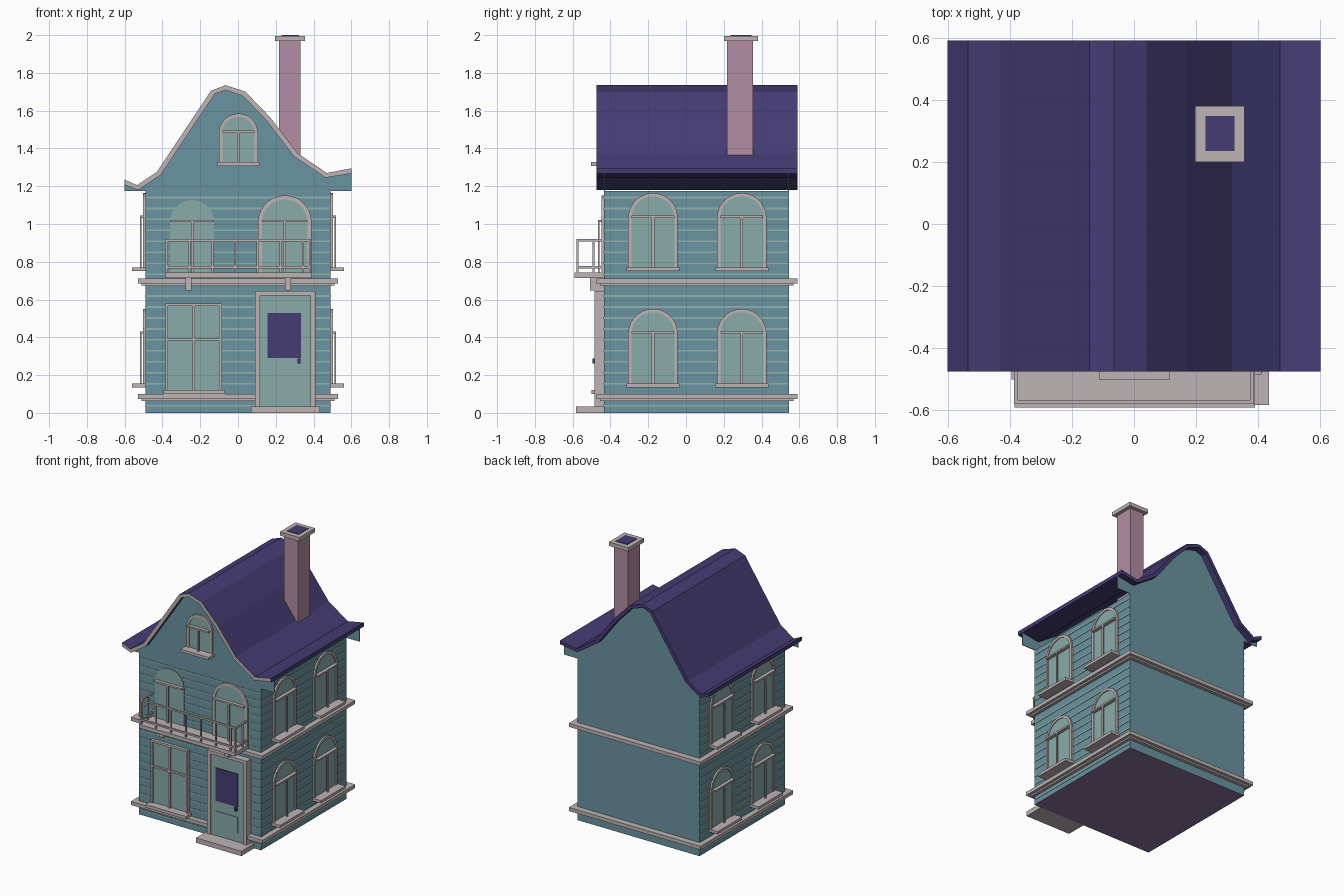
import bpy, bmesh, math
from mathutils import Vector

if "Cube" in bpy.data.objects:
    bpy.data.objects.remove(bpy.data.objects["Cube"], do_unlink=True)


def material(name, hex_code):
    srgb = [int(hex_code[i:i + 2], 16) / 255 for i in (0, 2, 4)]
    lin = [c / 12.92 if c < 0.04 else ((c + 0.055) / 1.055) ** 2.4 for c in srgb]
    m = bpy.data.materials.new(name)
    m.use_nodes = True
    m.diffuse_color = (*lin, 1)
    m.node_tree.nodes["Principled BSDF"].inputs["Base Color"].default_value = (*lin, 1)
    return m


WALL = material("wall teal", "6A94A1")
PANE = material("pane pale teal", "89ACAB")
STRIPE = material("siding light green", "92B4AC")
TRIM = material("trim warm grey", "BFB3B5")
PURPLE = material("roof purple", "453C74")
PINK = material("chimney pink", "B38DA3")
BASE = material("base dusty purple", "88729A")


def finish(name, bm, *mats):
    bmesh.ops.recalc_face_normals(bm, faces=bm.faces)
    me = bpy.data.meshes.new(name)
    bm.to_mesh(me)
    bm.free()
    for m in mats:
        me.materials.append(m)
    ob = bpy.data.objects.new(name, me)
    bpy.context.collection.objects.link(ob)
    return ob


# Placement of (along the wall, out from the wall, height) for each wall
X, FRONT, BACK = 0.49, -0.435, 0.545
def on_front(u, d, z): return (u, FRONT - d, z)
def on_left(u, d, z): return (X + d, u, z)
def on_right(u, d, z): return (-X - d, u, z)


def prism(name, pts, d0, d1, mat, place=on_front):
    """Outline on a wall, pushed out from depth d0 to d1."""
    bm = bmesh.new()
    a, b = ([bm.verts.new(place(u, d, z)) for u, z in pts] for d in (d0, d1))
    bm.faces.new(a)
    bm.faces.new(b)
    for i in range(len(pts)):
        j = (i + 1) % len(pts)
        bm.faces.new((a[i], a[j], b[j], b[i]))
    return finish(name, bm, mat)


def slab(name, u0, u1, z0, z1, d0, d1, mat, place=on_front):
    return prism(name, [(u0, z0), (u1, z0), (u1, z1), (u0, z1)], d0, d1, mat, place)


def box(name, x0, x1, y0, y1, z0, z1, mat):
    return slab(name, x0, x1, z0, z1, FRONT - y0, FRONT - y1, mat)


def arch(c, half, z0, spring, n=14):
    top = [(c + half * math.cos(math.pi * i / n), spring + half * math.sin(math.pi * i / n))
           for i in range(n + 1)]
    return [(c + half, z0)] + top + [(c - half, z0)]


def arched_window(name, c, half, z0, spring, place, border=0.018, sill=0.07, framed=True):
    prism(name + "_pane", arch(c, half, z0, spring), 0, 0.006, PANE, place)
    if framed:
        outline = arch(c, half + border, z0, spring) + arch(c, half, z0, spring)[::-1]
        prism(name + "_frame", outline, 0, 0.012, TRIM, place)
    slab(name + "_mullion", c - 0.007, c + 0.007, z0, spring, 0.022, 0.03, TRIM, place)
    slab(name + "_transom", c - half, c + half, spring, spring + 0.012, 0.004, 0.03, TRIM, place)
    if sill:
        w = half + border + 0.01
        slab(name + "_sill", c - w, c + w, z0 - 0.01, z0 + 0.01, 0, sill, TRIM, place)


# House body with a differently coloured underside
body = box("house_body", -X, X, FRONT, BACK, 0, 1.175, WALL)
body.data.materials.append(BASE)
for p in body.data.polygons:
    if p.normal.z < -0.9:
        p.material_index = 1

# Siding lines on the front and both sides
for i in range(20):
    z = 0.034 + i * 0.058
    for side, place, u0, u1 in (("front", on_front, -X, X), ("left", on_left, FRONT, BACK),
                                ("right", on_right, FRONT, BACK)):
        slab("siding_" + side, u0, u1, z, z + 0.009, 0, 0.003, STRIPE, place)

# Bands around the floors
for z in (0.07, 0.682):
    box("floor_band", -0.53, 0.53, -0.475, 0.59, z + 0.003, z + 0.029, TRIM)
    box("band_moulding", -0.51, 0.51, -0.455, 0.57, z - 0.008, z + 0.01, TRIM)

# Curved roof: a bell profile with thickness
top = [Vector(p) for p in ((-0.6, 1.235), (-0.535, 1.205), (-0.43, 1.275), (-0.143, 1.705),
                           (-0.065, 1.735), (0.04, 1.70), (0.17, 1.565), (0.315, 1.375),
                           (0.47, 1.27), (0.6, 1.295))]
under = []
for i, p in enumerate(top):
    t = (top[min(i + 1, len(top) - 1)] - top[max(i - 1, 0)]).normalized()
    n = Vector((t.y, -t.x)) * 0.026
    if i in (0, len(top) - 1):
        n = Vector((0, -0.028))
    under.append(p + n)
bm = bmesh.new()
rows = [[[bm.verts.new((p.x, y, p.y)) for p in line] for line in (top, under)]
        for y in (-0.475, 0.59)]
for i in range(len(top) - 1):
    j = i + 1
    for row in rows:
        bm.faces.new((row[0][i], row[0][j], row[1][j], row[1][i]))
    for k in (0, 1):
        bm.faces.new((rows[0][k][i], rows[0][k][j], rows[1][k][j], rows[1][k][i]))
for i in (0, -1):
    bm.faces.new((rows[0][0][i], rows[0][1][i], rows[1][1][i], rows[1][0][i]))
roof = finish("roof", bm, PURPLE, TRIM)
for p in roof.data.polygons:
    if p.normal.y < -0.9:
        p.material_index = 1

# Gable walls filling the space under the roof
gable = [(p.x, max(p.y + 0.004, 1.176)) for p in under] + [(0.6, 1.175), (-0.6, 1.175)]
prism("front_gable", gable, -0.006, 0, WALL)
prism("back_gable", gable, FRONT - BACK, FRONT - BACK + 0.006, WALL)

# Chimney with a cap and dark flue
box("chimney", 0.217, 0.33, 0.217, 0.355, 1.25, 1.975, PINK)
box("chimney_cap", 0.197, 0.355, 0.2, 0.38, 1.968, 1.996, TRIM)
box("chimney_flue", 0.23, 0.323, 0.235, 0.347, 1.97, 2.0, PURPLE)

# Side windows, two per floor on both sides
for side, place in (("left", on_left), ("right", on_right)):
    for c in (-0.175, 0.295):
        for floor, z, spring in (("lower", 0.145, 0.42), ("upper", 0.76, 1.033)):
            arched_window(side + "_" + floor + "_window", c, 0.113, z, spring, place)

# Arched front windows
arched_window("balcony_window", -0.243, 0.117, 0.74, 1.01, on_front, sill=0, framed=False)
arched_window("balcony_door", 0.248, 0.12, 0.74, 1.01, on_front, border=0.022, sill=0)
arched_window("attic_window", 0.002, 0.085, 1.318, 1.482, on_front, sill=0.067)

# Ground floor front window
slab("parlour_pane", -0.385, -0.085, 0.115, 0.58, 0, 0.008, PANE)
for u in (-0.385, -0.1):
    slab("parlour_frame_side", u, u + 0.015, 0.115, 0.58, 0, 0.022, TRIM)
slab("parlour_frame_top", -0.385, -0.085, 0.565, 0.58, 0, 0.022, TRIM)
slab("parlour_mullion", -0.242, -0.228, 0.115, 0.57, 0.006, 0.022, TRIM)
slab("parlour_transom", -0.375, -0.095, 0.383, 0.395, 0.006, 0.022, TRIM)
slab("parlour_sill", -0.395, -0.07, 0.1, 0.122, 0, 0.065, TRIM)

# Front door, frame and step
slab("door", 0.11, 0.39, 0.03, 0.625, 0, 0.042, PANE)
for u in (0.09, 0.383):
    slab("door_frame_side", u, u + 0.027, 0.03, 0.645, 0, 0.05, TRIM)
slab("door_frame_top", 0.09, 0.41, 0.622, 0.645, 0, 0.05, TRIM)
slab("door_window", 0.155, 0.333, 0.29, 0.53, 0.04, 0.047, PURPLE)
slab("door_panel", 0.155, 0.335, 0.1, 0.215, 0.04, 0.047, PANE)
slab("door_handle", 0.315, 0.33, 0.262, 0.287, 0.04, 0.06, PURPLE)
slab("door_step", 0.07, 0.435, 0, 0.035, 0, 0.148, TRIM)

# Balcony slab and brackets
slab("balcony_floor", -0.385, 0.39, 0.715, 0.742, 0, 0.155, TRIM)
for u in (-0.262, 0.265):
    slab("balcony_bracket", u - 0.016, u + 0.016, 0.648, 0.72, 0, 0.073, TRIM)

# Balcony railing
for z in (0.765, 0.908):
    slab("front_rail", -0.385, 0.385, z, z + 0.012, 0.133, 0.145, TRIM)
    for u in (-0.38, 0.38):
        slab("side_rail", u - 0.006, u + 0.006, z, z + 0.012, 0, 0.145, TRIM)
for i in range(7):
    u = -0.376 + i * 0.12
    slab("baluster", u - 0.005, u + 0.005, 0.74, 0.91, 0.135, 0.144, TRIM)
for u in (-0.38, 0.38):
    for d in (0.055, 0.139):
        slab("side_baluster", u - 0.005, u + 0.005, 0.74, 0.91, d - 0.005, d + 0.005, TRIM)
